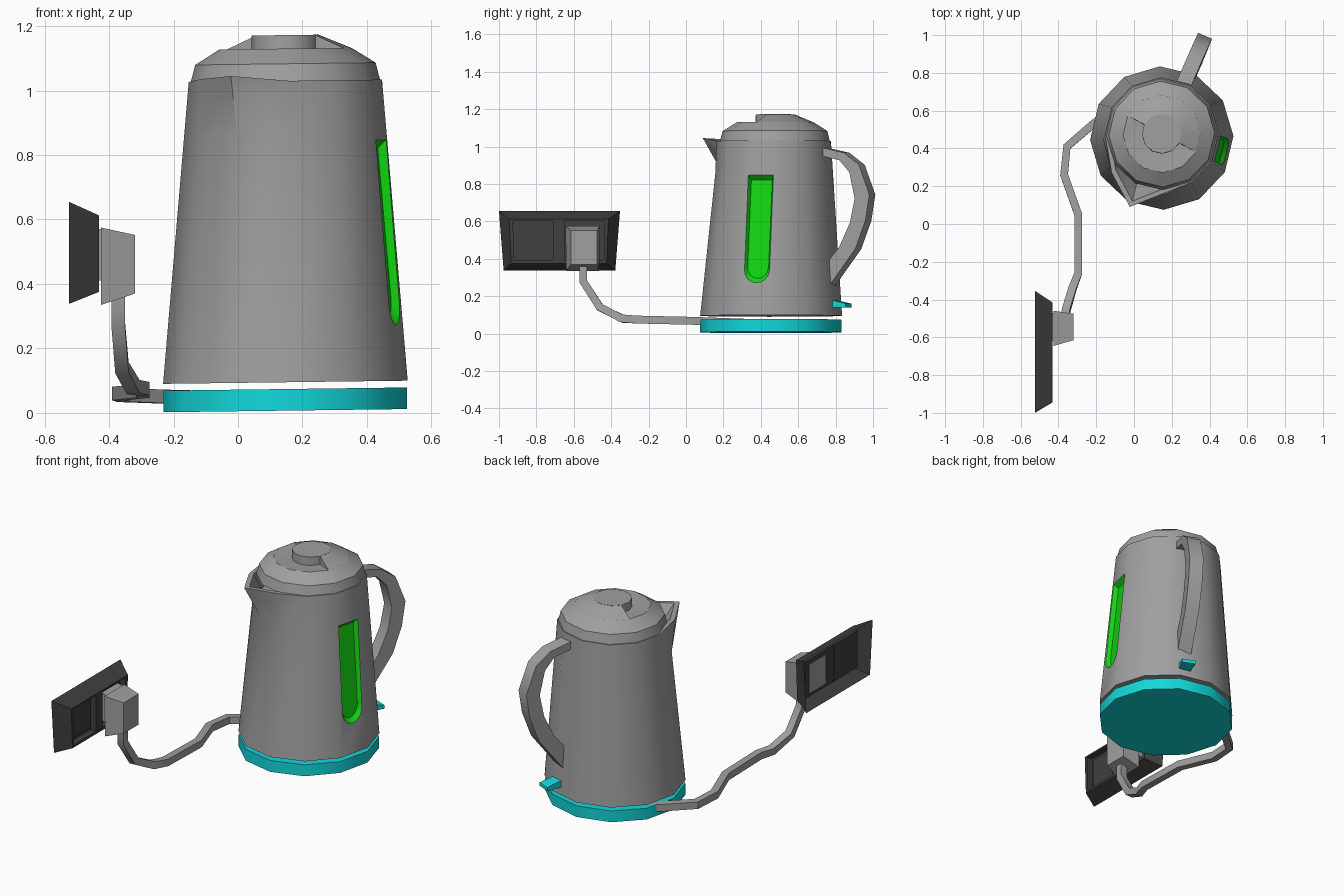
import bpy, bmesh
from math import sin, cos, radians, pi
from mathutils import Vector

cube = bpy.data.objects.get("Cube")
if cube:
    bpy.data.objects.remove(cube, do_unlink=True)


def material(name, rgb):
    m = bpy.data.materials.new(name)
    m.use_nodes = True
    m.diffuse_color = (*rgb, 1)
    m.node_tree.nodes["Principled BSDF"].inputs["Base Color"].default_value = (*rgb, 1)
    return m


GREY = material("grey plastic", (0.35, 0.35, 0.35))
TEAL = material("teal", (0.006, 0.68, 0.7))
GREEN = material("green", (0.006, 0.68, 0.006))
DARK = material("dark grey", (0.05, 0.05, 0.05))


def smooth(mesh):
    mesh.shade_smooth()
    mesh.set_sharp_from_angle(angle=radians(35))


def skin(name, rings, mat, caps=True):
    """Bridge matching closed rings of points, optionally capping both ends."""
    bm = bmesh.new()
    vs = [[bm.verts.new(p) for p in ring] for ring in rings]
    n = len(vs[0])
    for a, b in zip(vs, vs[1:]):
        for i in range(n):
            j = (i + 1) % n
            bm.faces.new((a[i], a[j], b[j], b[i]))
    if caps:
        bm.faces.new(vs[0][::-1])
        bm.faces.new(vs[-1])
    bmesh.ops.recalc_face_normals(bm, faces=bm.faces)
    mesh = bpy.data.meshes.new(name)
    bm.to_mesh(mesh)
    bm.free()
    mesh.materials.append(mat)
    smooth(mesh)
    ob = bpy.data.objects.new(name, mesh)
    bpy.context.collection.objects.link(ob)
    return ob


# Kettle coordinates: slightly leaning and tilted axis, twelve sides
SIDES = [1.6 + 30 * k for k in range(12)]


def rise(z):
    return (z - 0.09) / 0.94


def wall(z):
    return 0.38 - 0.08 * rise(z)


def kp(r, deg, z, side=0.0):
    a = radians(deg)
    dx = r * cos(a) - side * sin(a)
    dy = r * sin(a) + side * cos(a)
    return Vector((0.147 + dx, 0.455 + 0.02 * rise(z) + dy, z + 0.013 * dx))


def ring(r, z):
    return [kp(r, d, z) for d in SIDES]


# Power base
skin("power_base", [ring(0.378, 0.007), ring(0.378, 0.074)], TEAL)

# Body with a pulled-out spout and an open rim
rim = ring(0.30, 1.03)
rim[7] = Vector((-0.118, 0.27, 1.035))
rim[8] = Vector((-0.022, 0.09, 1.045))
rim[9] = Vector((0.16, 0.163, 1.03))
middle = kp(0, 0, 1.03)
lip = [p.lerp(middle, 0.08) for p in rim]
body = skin("kettle_body", [ring(wall(0.095), 0.095), ring(wall(0.86), 0.86),
                            rim, lip, ring(0.265, 0.93)], GREY)

# Water window: a green pocket sunk into one flat side
FACE = -13.4
outline = [(0.07, 0.845), (-0.07, 0.845)]
outline += [(-0.07 * cos(pi * k / 8), 0.335 - 0.07 * sin(pi * k / 8)) for k in range(9)]


def pocket(depth, scale):
    return [kp(wall(z) * cos(pi / 12) + depth, FACE, 0.55 + (z - 0.55) * (scale + 1) / 2
               if depth < 0 else z, s * scale) for s, z in outline]


cutter = skin("window_cutter", [pocket(0.03, 1), pocket(0.002, 1), pocket(-0.024, 0.82)], GREEN)
cutter.hide_render = True
cutter.hide_viewport = True
body.data.materials.append(GREEN)
cut = body.modifiers.new("window", "BOOLEAN")
cut.operation = "DIFFERENCE"
cut.solver = "EXACT"
cut.material_mode = "TRANSFER"
cut.object = cutter
evaluated = body.evaluated_get(bpy.context.evaluated_depsgraph_get())
carved = bpy.data.meshes.new_from_object(evaluated)
body.modifiers.clear()
body.data = carved
smooth(carved)
bpy.data.objects.remove(cutter, do_unlink=True)

# Lid with a central knob and a raised half ring behind it
skin("lid", [ring(0.295, 1.025), ring(0.28, 1.083), ring(0.205, 1.13),
             ring(0.105, 1.123), ring(0.105, 1.172)], GREY)
skin("lid_ridge", [[kp(0.207, d, 1.129), kp(0.105, d, 1.171), kp(0.105, d, 1.122)]
                   for d in range(-28, 153, 30)], GREY)

# Handle: outer and inner curve as (radius, height) pairs
BACK = 66.5
outer = [(0.28, 0.995), (0.42, 0.965), (0.51, 0.9), (0.575, 0.74),
         (0.555, 0.6), (0.5, 0.45), (0.35, 0.25)]
inner = [(0.28, 0.95), (0.395, 0.925), (0.455, 0.86), (0.49, 0.72),
         (0.465, 0.59), (0.405, 0.46), (0.305, 0.34)]
skin("handle", [[kp(o[0], BACK, o[1], 0.04), kp(o[0], BACK, o[1], -0.04),
                 kp(i[0], BACK, i[1], -0.04), kp(i[0], BACK, i[1], 0.04)]
                for o, i in zip(outer, inner)], GREY)

# Switch lever below the handle
skin("switch", [[kp(r, BACK, lo, w), kp(r, BACK, lo, -w), kp(r, BACK, hi, -w), kp(r, BACK, hi, w)]
                for r, lo, hi, w in ((0.33, 0.137, 0.182, 0.035), (0.39, 0.137, 0.172, 0.035),
                                     (0.45, 0.137, 0.158, 0.04))], TEAL)

# Cable: square section swept along a path
path = [Vector(p) for p in ((-0.16, 0.57, 0.05), (-0.215, 0.53, 0.05), (-0.355, 0.41, 0.055),
                            (-0.37, 0.26, 0.06), (-0.295, 0.05, 0.068), (-0.295, -0.26, 0.075),
                            (-0.325, -0.34, 0.08), (-0.36, -0.46, 0.14),
                            (-0.372, -0.55, 0.28), (-0.372, -0.55, 0.38))]
sections = []
for k, p in enumerate(path):
    t = (path[min(k + 1, len(path) - 1)] - path[max(k - 1, 0)]).normalized()
    b = t.cross(Vector((1, 0, 0))).normalized() * 0.021
    a = b.cross(t)
    sections.append([p + a + b, p - a + b, p - a - b, p + a - b])
skin("cable", sections, GREY)


def rect(x, y0, y1, z0, z1, inset=0.0):
    """Upright rectangle facing +x; inset narrows its lower edge."""
    return [Vector((x, y0 + inset, z0)), Vector((x, y1 - inset, z0)),
            Vector((x, y1, z1)), Vector((x, y0, z1))]


# Plug
skin("plug", [rect(-0.425, -0.645, -0.46, 0.335, 0.575, 0.005),
              rect(-0.32, -0.615, -0.475, 0.37, 0.552)], GREY)
skin("plug_back", [rect(-0.482, -0.62, -0.47, 0.41, 0.58),
                   rect(-0.424, -0.62, -0.47, 0.41, 0.57)], GREY)

# Wall plate: sloping frame, middle bar and sunken socket panels
skin("wall_plate", [rect(-0.525, -1.0, -0.353, 0.338, 0.655, 0.025),
                    rect(-0.432, -0.945, -0.415, 0.375, 0.613, 0.01),
                    rect(-0.432, -0.925, -0.435, 0.39, 0.603, 0.005),
                    rect(-0.475, -0.925, -0.435, 0.39, 0.603, 0.005)], DARK, caps=False)
skin("middle_bar", [rect(-0.475, -0.71, -0.65, 0.385, 0.605),
                    rect(-0.434, -0.71, -0.65, 0.385, 0.605)], DARK)
for label, y0, y1 in (("free", -0.925, -0.705), ("used", -0.655, -0.435)):
    skin(label + "_socket_panel", [rect(-0.478, y0, y1, 0.388, 0.605),
                                   rect(-0.47, y0, y1, 0.388, 0.605)], DARK)
    skin(label + "_socket_square", [rect(-0.47, y0 + 0.02, y1 - 0.02, 0.41, 0.585),
                                    rect(-0.462, y0 + 0.02, y1 - 0.02, 0.41, 0.585)], DARK)
